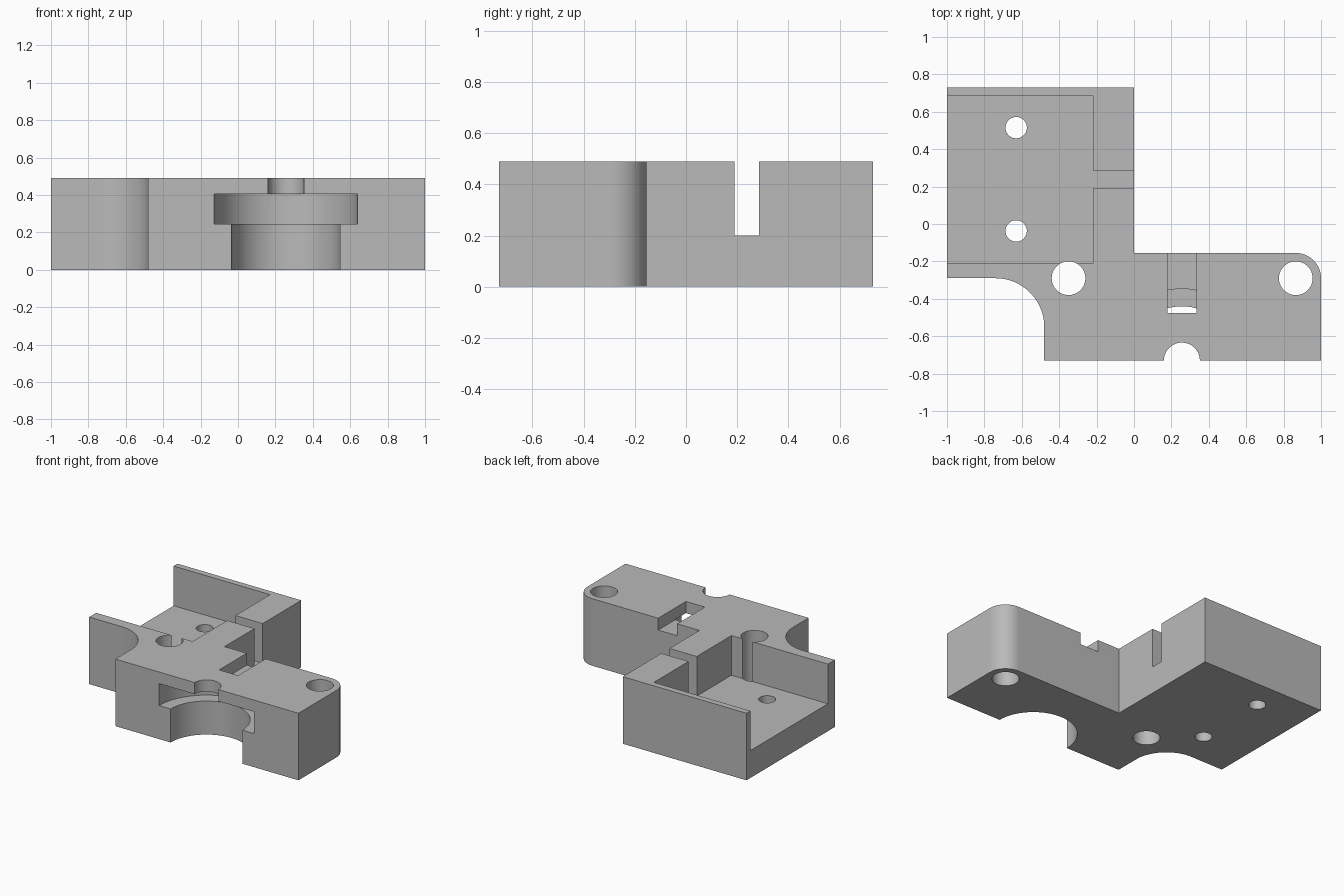
import bpy, bmesh
from math import sin, cos, radians

cube = bpy.data.objects.get("Cube")
if cube:
    bpy.data.objects.remove(cube)

H = 0.49          # block height
FLOOR = 0.2       # pocket floor height
FRONT = -0.73     # front face
BACK = 0.73       # back face

grey = bpy.data.materials.new("plain_grey")
grey.use_nodes = True
colour = (0.49, 0.49, 0.49, 1)
grey.diffuse_color = colour
grey.node_tree.nodes["Principled BSDF"].inputs["Base Color"].default_value = colour


def arc(cx, cy, r, a0, a1, n=24):
    angles = [radians(a0 + (a1 - a0) * i / n) for i in range(n + 1)]
    return [(cx + r * cos(a), cy + r * sin(a)) for a in angles]


def prism(name, outline, z0, z1):
    """Extrude a flat outline from z0 up to z1."""
    bm = bmesh.new()
    face = bm.faces.new([bm.verts.new((x, y, z0)) for x, y in outline])
    top = bmesh.ops.extrude_face_region(bm, geom=[face])["geom"]
    moved = [v for v in top if isinstance(v, bmesh.types.BMVert)]
    bmesh.ops.translate(bm, verts=moved, vec=(0, 0, z1 - z0))
    bmesh.ops.recalc_face_normals(bm, faces=bm.faces)
    mesh = bpy.data.meshes.new(name)
    bm.to_mesh(mesh)
    bm.free()
    mesh.materials.append(grey)
    obj = bpy.data.objects.new(name, mesh)
    bpy.context.collection.objects.link(obj)
    return obj


def cylinder(name, x, y, r, z0=-0.1, z1=H + 0.1):
    return prism(name, arc(x, y, r, 0, 354.375, 63), z0, z1)


# L-shaped block with a rounded outer corner and a scooped inner corner
outline = [(-1, BACK), (-1, -0.29)]
outline += arc(-0.74, -0.55, 0.26, 90, 0)
outline += [(-0.48, FRONT), (1, FRONT)]
outline += arc(0.865, -0.29, 0.135, 0, 90)
outline += [(0, -0.155), (0, BACK)]
block = prism("bracket_block", outline, 0, H)

# Pocket open at the side, joined to the narrow channel through the far wall
pocket = [(-1.1, -0.21), (-0.22, -0.21), (-0.22, 0.19), (0.1, 0.19),
          (0.1, 0.285), (-0.22, 0.285), (-0.22, 0.685), (-1.1, 0.685)]
cutters = [prism("pocket_cutter", pocket, FLOOR, H + 0.1)]

# Through holes: two bolt holes and two small pocket holes
for x, y, r in [(-0.35, -0.29, 0.09), (0.865, -0.29, 0.09),
                (-0.63, 0.515, 0.057), (-0.63, -0.037, 0.057)]:
    cutters.append(cylinder("hole_cutter", x, y, r))

# Stepped half-round recess in the front face
for r, z0, z1 in [(0.383, 0.245, 0.405), (0.29, -0.1, 0.25), (0.096, 0.4, H + 0.1)]:
    cutters.append(cylinder("recess_cutter", 0.256, FRONT, r, z0, z1))

# Shallow slot in the top that breaks into the recess
slot = [(0.18, -0.475), (0.333, -0.475), (0.333, -0.05), (0.18, -0.05)]
cutters.append(prism("slot_cutter", slot, 0.403, H + 0.1))

# Cut everything out of the block
bpy.ops.object.select_all(action="DESELECT")
bpy.context.view_layer.objects.active = block
block.select_set(True)
for cutter in cutters:
    cutter.hide_render = True
    mod = block.modifiers.new("cut", "BOOLEAN")
    mod.operation = "DIFFERENCE"
    mod.solver = "EXACT"
    mod.object = cutter
    bpy.ops.object.modifier_apply(modifier=mod.name)
    bpy.data.objects.remove(cutter)

bpy.ops.object.shade_smooth_by_angle(angle=radians(30))
